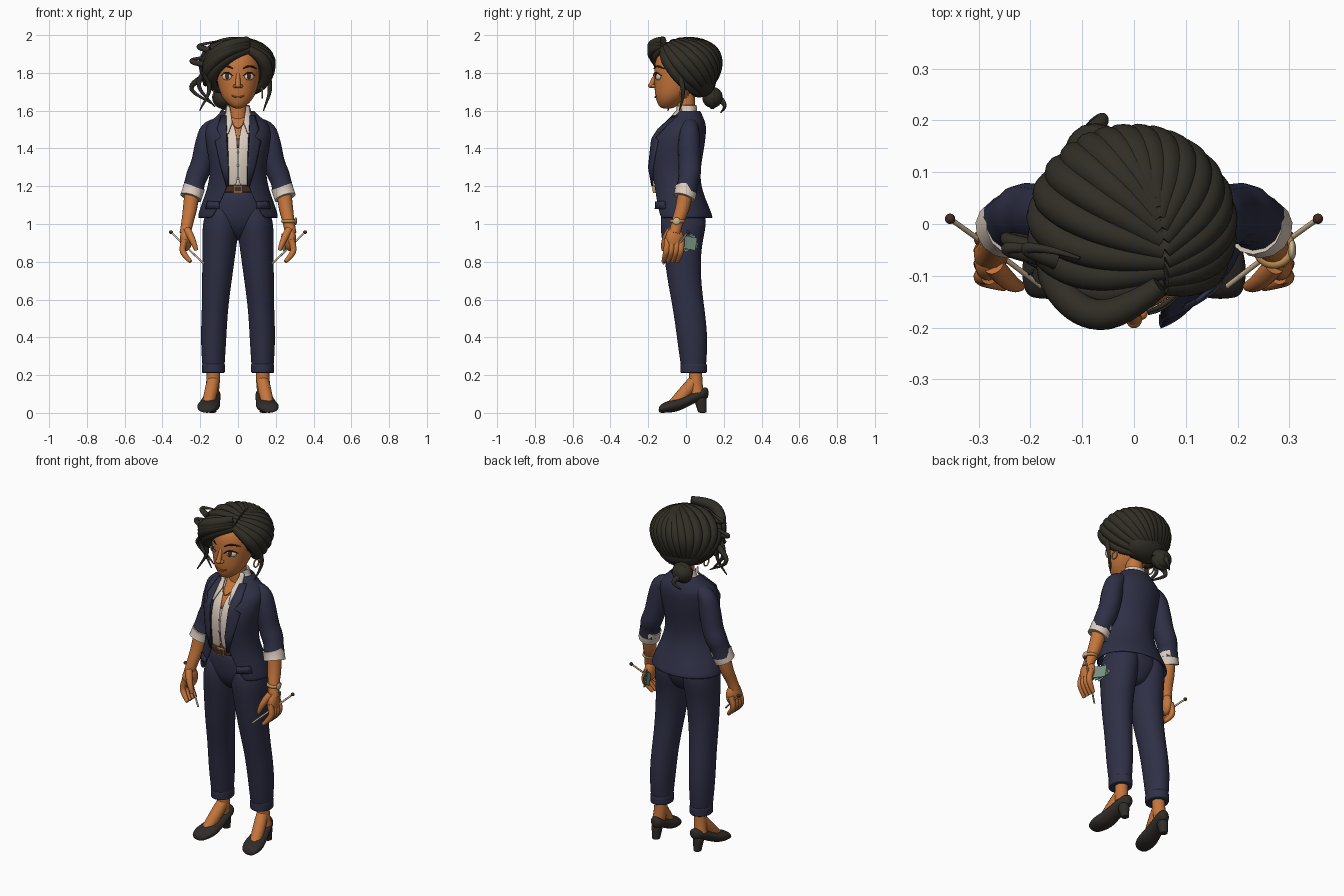
import bpy, bmesh
from math import sin, cos, asin, pi, sqrt, radians
from mathutils import Vector, Matrix, Euler

cube = bpy.data.objects.get("Cube")
if cube:
    bpy.data.objects.remove(cube)


def material(name, *rgb):
    m = bpy.data.materials.new(name)
    m.use_nodes = True
    m.diffuse_color = (*rgb, 1)
    node = m.node_tree.nodes["Principled BSDF"]
    node.inputs["Base Color"].default_value = (*rgb, 1)
    node.inputs["Roughness"].default_value = .8
    return m


skin = material("skin", .56, .18, .045)
hair = material("hair", .031, .027, .019)
navy = material("navy cloth", .028, .029, .06)
white = material("shirt white", .72, .61, .52)
black = material("shoe black", .03, .025, .022)
brown = material("leather brown", .06, .025, .014)
gold = material("gold", .5, .26, .08)
green = material("pale green", .2, .3, .23)
lip = material("lip", .4, .1, .04)
cream = material("cream wood", .6, .45, .28)


def add(name, bm, mat, smooth=True, subdivide=False, thick=0):
    bmesh.ops.recalc_face_normals(bm, faces=bm.faces)
    mesh = bpy.data.meshes.new(name)
    bm.to_mesh(mesh)
    bm.free()
    mesh.materials.append(mat)
    if smooth:
        mesh.shade_smooth()
    ob = bpy.data.objects.new(name, mesh)
    bpy.context.collection.objects.link(ob)
    if thick:
        solidify = ob.modifiers.new("thickness", 'SOLIDIFY')
        solidify.thickness, solidify.offset = thick, 0
    if subdivide:
        smoother = ob.modifiers.new("smooth", 'SUBSURF')
        smoother.levels = smoother.render_levels = 2


def grid(bm, rings, closed):
    rings = [[bm.verts.new(point) for point in ring] for ring in rings]
    count = len(rings[0])
    for lower, upper in zip(rings, rings[1:]):
        for i in range(count if closed else count - 1):
            j = (i + 1) % count
            bm.faces.new((lower[i], lower[j], upper[j], upper[i]))
    return rings


def outline(front, back, width, angle):
    return width * sin(angle), (front + back) / 2 - (back - front) / 2 * cos(angle)


def loft(name, rows, mat, side=1, center=lambda along: 0, lying=False, count=16):
    """Closed body; each row is position, front, back, half width."""
    rings = []
    for along, front, back, width in rows:
        ring = []
        for k in range(count):
            x, y = outline(front, back, width, 2 * pi * k / count)
            x = side * (x + center(along))
            ring.append((x, along, y) if lying else (x, y, along))
        rings.append(ring)
    bm = bmesh.new()
    rings = grid(bm, rings, True)
    bm.faces.new(rings[0])
    bm.faces.new(rings[-1])
    add(name, bm, mat, subdivide=True)


def garment(name, rows, mat, opening, thick, count=28):
    """Sheet wrapped round the body, open at the front by a rule of height."""
    rings = []
    for z, front, back, width in rows:
        start = asin(opening(z) / width)
        turn = 2 * (pi - start) / count
        rings.append([(*outline(front, back, width, start + turn * k), z) for k in range(count + 1)])
    bm = bmesh.new()
    grid(bm, rings, False)
    add(name, bm, mat, subdivide=True, thick=thick)


def surface(rows, x, z):
    """Front y of a lofted body at x, z."""
    for low, high in zip(rows, rows[1:]):
        if low[0] <= z <= high[0]:
            t = (z - low[0]) / (high[0] - low[0])
            front, back, width = (a + (b - a) * t for a, b in zip(low[1:], high[1:]))
            return (front + back) / 2 - (back - front) / 2 * sqrt(max(0, 1 - (x / width) ** 2))


def panel(name, rows, mat, side, base, lift):
    """Thin cloth piece lying on a garment; each row is z, inner x, outer x."""
    rings = []
    for z, inner, outer in rows:
        xs = [inner + (outer - inner) * k / 4 for k in range(5)]
        rings.append([(side * x, surface(base, x, z) - lift, z) for x in xs])
    bm = bmesh.new()
    grid(bm, rings, False)
    add(name, bm, mat, thick=.009)


def tube(name, points, radii, mat, side=1):
    curve = bpy.data.curves.new(name, 'CURVE')
    curve.dimensions, curve.bevel_depth, curve.bevel_resolution = '3D', 1, 5
    curve.use_fill_caps = True
    spline = curve.splines.new('NURBS')
    spline.points.add(len(points) - 1)
    for i, (x, y, z) in enumerate(points):
        spline.points[i].co = (side * x, y, z, 1)
        spline.points[i].radius = radii[i] if isinstance(radii, list) else radii
    spline.order_u, spline.use_endpoint_u, spline.resolution_u = 3, True, 5
    temp = bpy.data.objects.new(name, curve)
    bpy.context.collection.objects.link(temp)
    graph = bpy.context.evaluated_depsgraph_get()
    graph.update()
    bm = bmesh.new()
    bm.from_mesh(bpy.data.meshes.new_from_object(temp.evaluated_get(graph)))
    bpy.data.objects.remove(temp)
    add(name, bm, mat)


def solid(name, loc, size, mat, turn=(0, 0, 0), boxy=False):
    rotation = Euler([radians(angle) for angle in turn])
    matrix = Matrix.LocRotScale(Vector(loc), rotation, Vector(size))
    bm = bmesh.new()
    if boxy:
        bmesh.ops.create_cube(bm, size=2, matrix=matrix)
    else:
        bmesh.ops.create_uvsphere(bm, u_segments=24, v_segments=14, radius=1, matrix=matrix)
    add(name, bm, mat, smooth=not boxy)


def hoop(name, loc, radius, thick, mat, across, along):
    circle = [across * cos(k * pi / 8) + along * sin(k * pi / 8) for k in range(17)]
    tube(name, [Vector(loc) + radius * offset for offset in circle], thick, mat)


X, Y, Z = Matrix.Identity(3)

# Jacket, with shirt and chest as inner layers of the same profile
jacket = [(1.03, -.17, .14, .21), (1.1, -.17, .11, .19), (1.2, -.17, .07, .15), (1.3, -.19, .07, .14),
          (1.4, -.19, .09, .16), (1.48, -.16, .1, .17), (1.53, -.11, .1, .16), (1.57, -.07, .08, .1),
          (1.6, -.05, .07, .08)]


def inner_layer(rows, depth):
    return [(z, front + depth, back - depth, width - depth) for z, front, back, width in rows]


shirt = inner_layer(jacket[2:], .016) + [(1.63, -.04, .055, .06)]
garment("jacket", jacket, navy, lambda z: .05 + max(0, 1.2 - z) / 2 + max(0, z - 1.4) / 20, .014)
garment("shirt", shirt, white, lambda z: min(.045, max(.001, (z - 1.46) / 3)), .006)
loft("chest", inner_layer(jacket[4:], .035), skin)
tube("neck", [(0, 0, 1.5), (0, 0, 1.6), (0, 0, 1.7)], .048, skin)
loft("trouser_seat", [(.91, -.04, .05, .04), (.95, -.1, .08, .1), (1.02, -.138, .115, .18),
                      (1.1, -.142, .09, .16), (1.19, -.14, .05, .12)], navy)
loft("belt", [(z, -.166, .06, .13) for z in (1.165, 1.17, 1.2, 1.205)], brown)
solid("buckle", (0, -.168, 1.185), (.024, .006, .02), gold, boxy=True)
solid("buckle_inset", (0, -.172, 1.185), (.018, .005, .014), brown, boxy=True)
for k in range(4):
    z = 1.24 + k * .07
    solid("shirt_button", (0, surface(shirt, 0, z) - .004, z), (.006, .004, .006), cream)
tube("necklace", [(x, -.13 + 30 * x * x, 1.5 + abs(x)) for x in (-.05, -.03, 0, .03, .05)], .003, gold)


def leg_center(z):
    return .09 + .04 * min(1, 1.8 * (1 - z))


def shoe_center(y):
    return .145 - .15 * y


# Clothes details and limbs on both sides
for side, label in ((1, "left_"), (-1, "right_")):
    panel(label + "lapel", [(1.2, .05, .06), (1.3, .05, .09), (1.44, .06, .12), (1.46, .06, .09),
                            (1.5, .06, .11), (1.57, .06, .09)], navy, side, jacket, .016)
    panel(label + "shirt_collar", [(1.48, .05, .06), (1.54, .03, .08), (1.6, .04, .06), (1.625, .045, .058)],
          white, side, shirt, .022)
    panel(label + "pocket_flap", [(1.08, .1, .17), (1.12, .1, .16)], navy, side, jacket, .012)
    tube(label + "sleeve", [(.09, .02, 1.52), (.15, .02, 1.515), (.17, .015, 1.42), (.19, .02, 1.32),
                            (.215, .02, 1.26), (.23, .01, 1.22), (.24, 0, 1.17)],
         [.04, .05, .06, .058, .06, .053, .058], navy, side)
    tube(label + "shirt_cuff", [(.23, 0, 1.2), (.24, 0, 1.17), (.25, -.01, 1.14)], .059, white, side)
    tube(label + "forearm", [(.24, 0, 1.2), (.25, -.01, 1.1), (.27, -.05, 1), (.28, -.06, .95)],
         [.04, .04, .03, .03], skin, side)
    solid(label + "palm", (side * .275, -.06, .92), (.032, .05, .063), skin, (0, 0, side * 15))
    for k in range(4):
        y = -.1 + k / 40
        tube(label + "finger", [(.28, y, .92), (.3, y, .87), (.28, y - .01, .83), (.25, y - .02, .8)],
             [.017, .017, .015, .01], skin, side)
    tube(label + "thumb", [(.27, -.08, .97), (.24, -.12, .92), (.22, -.12, .86)], [.02, .02, .01], skin, side)
    tube(label + "stick", [(.355, .01, .957), (.27, -.05, .874), (.18, -.12, .79)], .005, cream, side)
    solid(label + "stick_knob", (side * .355, .01, .957), (.01, .01, .01), brown)
    loft(label + "trouser_leg", [(.215, -.02, .1, .055), (.24, -.028, .108, .06), (.4, -.05, .118, .07),
                                 (.55, -.07, .1, .07), (.7, -.1, .08, .08), (.85, -.12, .08, .09),
                                 (.95, -.135, .1, .097), (1.03, -.14, .115, .1), (1.12, -.11, .08, .06)],
         navy, side, leg_center)
    loft(label + "trouser_cuff", [(z, -.032, .112, .062) for z in (.21, .215, .25, .27)], navy, side, leg_center)
    tube(label + "ankle", [(.13, .05, .24), (.13, .05, .15), (.14, .06, .1)], .036, skin, side)
    tube(label + "instep", [(.13, .05, .18), (.14, .01, .12), (.16, -.07, .04)], [.03, .04, .03], skin, side)
    loft(label + "shoe", [(-.145, 0, .03, .03), (-.13, 0, .05, .05), (-.08, 0, .07, .063), (-.03, .01, .08, .056),
                          (.06, .06, .12, .044), (.1, .07, .14, .038), (.12, .08, .13, .016)],
         black, side, shoe_center, lying=True)
    loft(label + "heel", [(z, .065 - z / 3, .11, .022 + z / 8) for z in (0, .005, .05, .1)],
         black, side, lambda z: .137)

# Watch and held cards
hoop("watch_strap", (.27, -.045, 1.015), .033, .009, gold, X, Y)
solid("watch_face", (.305, -.05, 1.015), (.008, .02, .02), cream)
for k in range(3):
    solid("held_card", (.24 + k / 120, .015, .9), (.002, .042, .034), green, (30 - 20 * k, 0, 20), boxy=True)

# Head and face
face = [(1.61, -.13, -.07, .02), (1.63, -.15, -.04, .05), (1.66, -.16, 0, .08), (1.7, -.17, .05, .1),
        (1.8, -.17, .12, .125), (1.87, -.17, .13, .12), (1.92, -.13, .11, .1), (1.95, -.08, .07, .06)]
loft("head", face, skin)


def face_arc(name, x, z, half, rise, radius, mat, lift):
    points = []
    for k in range(5):
        u = k / 2 - 1
        px, pz = x + half * u, z + rise * (1 - u * u)
        points.append((px, surface(face, px, pz) - lift, pz))
    tube(name, points, [radius * share for share in (.4, .9, 1, .9, .4)], mat)


tube("nose", [(0, -.155, 1.8), (0, -.17, 1.77), (0, -.183, 1.737)], [.01, .012, .014], skin)
solid("nose_tip", (0, -.182, 1.733), (.016, .019, .014), skin)
face_arc("mouth", 0, 1.682, .036, -.012, .005, lip, 0)
for side, label in ((1, "left_"), (-1, "right_")):
    y = surface(face, .06, 1.78)
    solid(label + "nostril", (side * .015, -.173, 1.73), (.011, .012, .01), skin)
    solid(label + "eye", (side * .06, y + .003, 1.78), (.028, .012, .019), white, (0, 0, side * 27))
    solid(label + "iris", (side * .058, y - .006, 1.782), (.014, .006, .016), brown, (0, 0, side * 25))
    face_arc(label + "lashes", side * .06, 1.784, .032, .019, .004, black, .008)
    face_arc(label + "brow", side * .062, 1.822, .036, .014, .005, hair, .003)
    solid(label + "ear", (side * .124, -.005, 1.745), (.014, .024, .036), skin, (0, 0, side * 15))
    hoop(label + "earring", (side * .128, -.01, 1.69), .023, .004, gold, Y, Z)

# Hair cap, nape and locks swept from the side parting to the bun
solid("hair_cap", (0, .025, 1.84), (.168, .15, .14), hair)
solid("hair_nape", (-.01, .07, 1.76), (.135, .09, .09), hair, (-20, 0, 0))


def lock(name, start, middle, end):
    points, radii = [], []
    for k in range(10):
        t = k / 9
        way = start * (1 - t) ** 2 + middle * 2 * t * (1 - t) + end * t * t
        way.normalize()
        height = .132 if way.z > 0 else .17
        points.append((way.x * .173 - .004, way.y * .168, 1.84 + way.z * height))
        radii.append(.016 + .018 * sin(pi * min(1, t + .1)))
    tube(name, points, radii, hair)


for k in range(10):
    t = k / 9
    start = Vector((.36 - t / 10, t - .72, .66 + t / 3))
    for label, first, low, end in (("right_lock", 225, -.15, (-.45, .8, -1.1)), ("left_lock", -28, 0, (-.3, .9, -1.1))):
        angle = radians(first + (90 - first) * t)
        lock(label, start, Vector((1.9 * cos(angle), 1.9 * sin(angle), low + 1.2 * t)), Vector(end))

# Fringe rolling forward over the brow on the right
for k in range(3):
    tube("fringe_lock", [(.05, -.12, 1.94 + k / 60), (-.03, -.18, 1.93 + k / 80), (-.11, -.17, 1.88 + k / 50),
                         (-.17, -.09, 1.8 + k / 40), (-.17, -.02, 1.74)], [.02, .03, .03, .03, .015], hair)

# Bun and loose curls
solid("bun", (-.075, .14, 1.67), (.058, .054, .056), hair)
for k in range(3):
    hoop("bun_coil", (-.075, .14 + k / 60, 1.67), .045 - k / 75, .018, hair, X, Z)
for x, y, z, sway, drop in ((-.16, -.08, 1.82, -.05, .2), (-.18, -.1, 1.8, .03, .2), (-.18, -.05, 1.78, -.07, .15),
                            (-.15, -.07, 1.84, -.1, -.06), (-.15, -.07, 1.92, -.06, -.05),
                            (.15, -.04, 1.8, .02, .2), (-.08, .18, 1.66, .02, .07)):
    steps = [k / 6 for k in range(7)]
    tube("loose_curl", [(x + sway * sin(4 * t), y + sin(3 * t) / 40, z - drop * t) for t in steps],
         [.018 - .015 * t for t in steps], hair)
